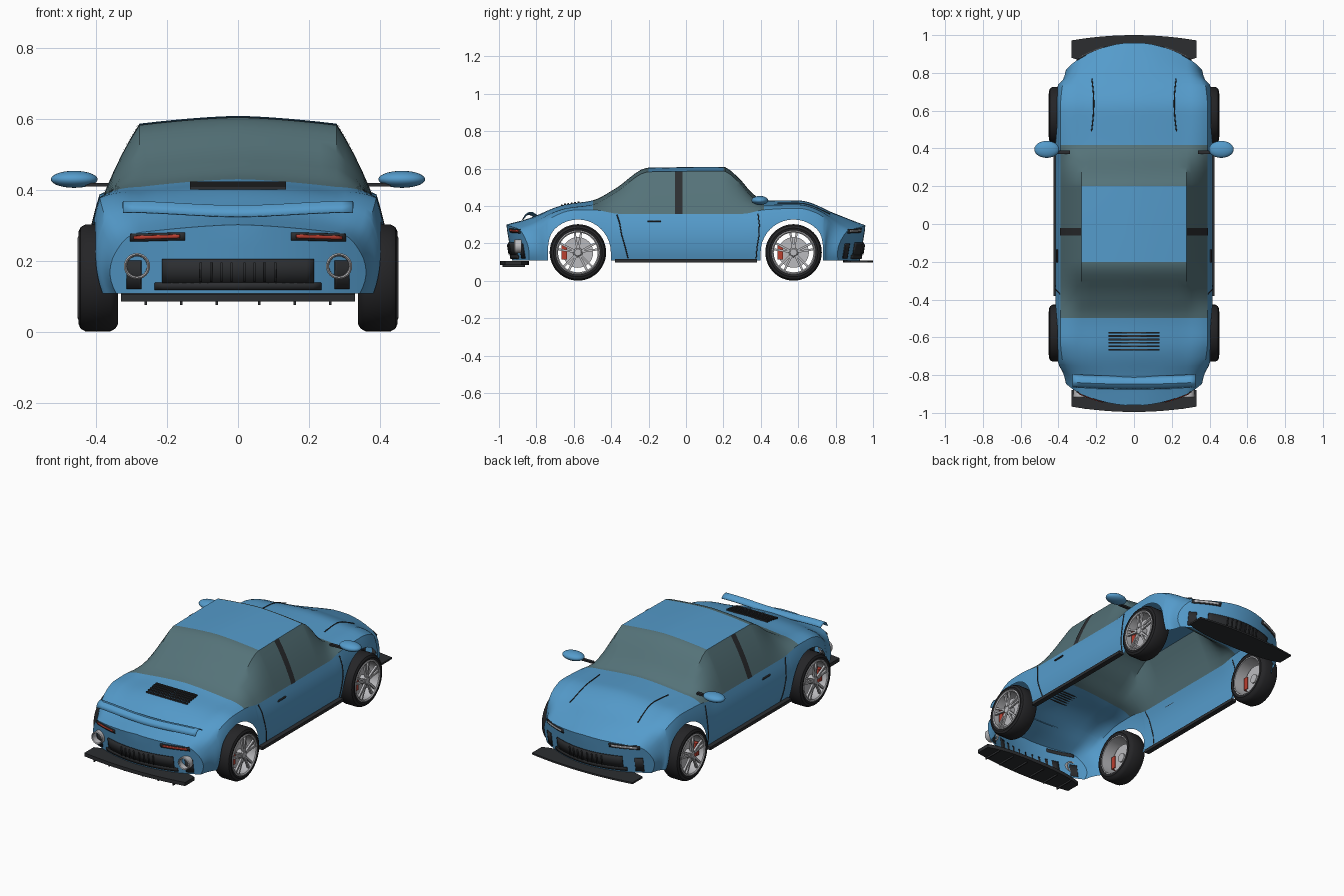
import bpy, bmesh, math
from mathutils import Matrix

if "Cube" in bpy.data.objects:
    bpy.data.objects.remove(bpy.data.objects["Cube"])

def mat(name, *c):
    m = bpy.data.materials.new(name)
    m.diffuse_color = (*c, 1) if len(c) == 3 else c
    m.use_nodes = True
    m.node_tree.nodes["Principled BSDF"].inputs["Base Color"].default_value = m.diffuse_color
    return m

BLUE, BLACK = mat("blue paint", .09, .33, .6), mat("black trim", .025, .027, .03)
GLASS, RED = mat("tinted glass", .09, .17, .19, .85), mat("red", .5, .05, .03)
STEEL, RUBBER = mat("alloy", .5, .5, .52), mat("rubber", .018, .018, .02)

def finish(name, bm, m, mirror=False, thick=0, angle=35):
    bmesh.ops.remove_doubles(bm, verts=bm.verts, dist=1e-5)
    bmesh.ops.recalc_face_normals(bm, faces=bm.faces)
    me = bpy.data.meshes.new(name)
    bm.to_mesh(me)
    bm.free()
    o = bpy.data.objects.new(name, me)
    bpy.context.collection.objects.link(o)
    me.materials.append(m)
    bpy.ops.object.select_all(action='DESELECT')
    o.select_set(True)
    bpy.context.view_layer.objects.active = o
    bpy.ops.object.shade_smooth_by_angle(angle=math.radians(angle))
    if thick:
        o.modifiers.new("thickness", 'SOLIDIFY').thickness = thick
    if mirror:
        o.modifiers.new("mirror", 'MIRROR').use_clip = True
    return o

def grid(bm, rows, keep=lambda i, j: True, closed=False):
    vs = [[bm.verts.new(p) for p in r] for r in rows]
    n = len(rows[0])
    for i in range(len(rows) - 1):
        for j in range(n if closed else n - 1):
            if keep(i, j):
                k = (j + 1) % n
                bm.faces.new((vs[i][j], vs[i][k], vs[i + 1][k], vs[i + 1][j]))

def box(bm, loc, size, rot=None):
    M = Matrix.Translation(loc) @ (rot or Matrix()) @ Matrix.Diagonal((*size, 1))
    bmesh.ops.create_cube(bm, size=1, matrix=M)

def lathe(bm, prof, c, n=40):
    # closed (x, radius) profile turned about an x-parallel axis
    rows = [[(x, c[1] + r * math.cos(a), c[2] + r * math.sin(a)) for x, r in prof]
            for a in [2 * math.pi * k / n for k in range(n + 1)]]
    grid(bm, rows, closed=True)

def tube(name, lines, m, r=.003):
    cu = bpy.data.curves.new(name, 'CURVE')
    cu.dimensions, cu.bevel_depth, cu.bevel_resolution = '3D', r, 1
    for s in (-1, 1):
        for pts in lines:
            sp = cu.splines.new('POLY')
            sp.points.add(len(pts) - 1)
            for q, (x, y, z) in zip(sp.points, pts):
                q.co = (s * x, y, z, 1)
    o = bpy.data.objects.new(name, cu)
    bpy.context.collection.objects.link(o)
    cu.materials.append(m)

def interp(tab, y):
    # monotone cubic through (y, value) pairs
    d = [(b[1] - a[1]) / (b[0] - a[0]) for a, b in zip(tab, tab[1:])]
    sl = [d[0]] + [2 * p * q / (p + q) if p * q > 0 else 0 for p, q in zip(d, d[1:])] + [d[-1]]
    i = max(k for k in range(len(d)) if k == 0 or tab[k][0] <= y)
    h = tab[i + 1][0] - tab[i][0]
    t = (y - tab[i][0]) / h
    return (tab[i][1] * (1 + 2 * t) * (1 - t) ** 2 + h * sl[i] * t * (1 - t) ** 2
            + tab[i + 1][1] * t * t * (3 - 2 * t) + h * sl[i + 1] * t * t * (t - 1))

# side-view and plan curves of the body
TOP = [(-.96, .28), (-.85, .31), (-.65, .385), (-.5, .408), (-.38, .47), (-.2, .583), (.2, .587),
       (.28, .53), (.36, .442), (.42, .407), (.6, .408), (.8, .338), (.96, .275)]
BELT = [(-.96, .24), (-.8, .3), (-.6, .378), (-.5, .38), (-.35, .358), (.3, .358), (.42, .38),
        (.6, .388), (.8, .315), (.96, .24)]
WIDE = [(-.96, .335), (-.8, .367), (-.6, .39), (.6, .39), (.8, .37), (.96, .335)]
AXLES, WZ, R, LOW, NS, NT = (-.578, .575), .152, .176, .108, 8, 5

def warp(x, y, z):
    # rounds the nose and tail in plan and rakes them under
    t = min(1, max(0, (abs(y) - .7) / .26))
    f = t * t * (3 - 2 * t)
    k = .11 if y > 0 else .085
    return (x, y - math.copysign(f * (k * (x / .335) ** 2 + .03 * (.29 - z) / .18), y), z)

def side_x(y, z):
    t = (z - LOW) / (interp(BELT, y) - LOW)
    return interp(WIDE, y) + .008 * (1 - t) + .022 * 4 * t * (1 - t)

def section(y):
    b, w, top = interp(BELT, y), interp(WIDE, y), interp(TOP, y)
    zb = LOW
    for a in AXLES:
        if abs(y - a) <= R + 1e-6:
            zb = WZ + math.sqrt(max(0, R * R - (y - a) ** 2))
    zs = [zb + (b - zb) * i / NS for i in range(NS + 1)]
    p = [(side_x(y, z), z) for z in zs]
    for i in range(1, NT + 1):
        t = i / NT
        p.append((w + (.278 - w) * t + .004 * 4 * t * (1 - t), b + (top - b) * t + .007 * 4 * t * (1 - t)))
    p += [(.278 * (1 - i / 6), top + .022 * (1 - (1 - i / 6) ** 1.5)) for i in range(1, 7)]
    return p

ys = {round(-.96 + .03 * i, 4) for i in range(65)} | {-.5, -.2, .2, .42}
ys = {y for y in ys if all(abs(y - a) > R + .005 for a in AXLES)}
for a in AXLES:
    ys |= {a + R * math.cos(math.pi * k / 20) for k in range(21)} | {a - R - .001, a + R + .001}
ys = sorted(ys)
secs = [[warp(x, y, z) for x, z in section(y)] for y in ys]

def is_glass(i, j):
    y = (ys[i] + ys[i + 1]) / 2
    return -.5 < y < .42 and (NS <= j < NS + NT or (j >= NS + NT and abs(y) > .2))

# body shell with nose and tail faces, open underneath
bm = bmesh.new()
grid(bm, secs, lambda i, j: not is_glass(i, j))
for s in (-1, 1):
    end = section(s * .96)
    grid(bm, [[warp(x, s * .96, z + (LOW - z) * r / 6) for x, z in end[NS:]] for r in range(7)])
    grid(bm, [[warp(x + (end[NS][0] - x) * r, s * .96, z) for x, z in end[:NS + 1]] for r in (0, 1)])
finish("body_shell", bm, BLUE, True)

# wrap-around windows and their door pillars
bm = bmesh.new()
grid(bm, secs, is_glass)
finish("windows", bm, GLASS, True)
bm = bmesh.new()
grid(bm, [[(x + .003, y, z) for x, z in section(y)[NS:NS + NT + 1]] for y in (-.06, -.02)])
finish("door_pillars", bm, BLACK, True)

def panel(name, x0, x1, z0, z1, s, m, off=.006, slant=0):
    b = bmesh.new()
    xs = [x0 + (x1 - x0) * i / 10 for i in range(11)]
    rows = []
    for k in range(3):
        r = []
        for i, x in enumerate(xs):
            p = warp(x, s * .96, z0 + (z1 - z0) * k / 2 - slant * i / 10)
            r.append((p[0], p[1] + s * off, p[2]))
        rows.append(r)
    grid(b, rows)
    finish(name, b, m, True, .006)

# grilles, corner ducts, lamps and lips at both ends
for s, n in ((-1, "rear"), (1, "front")):
    panel(n + "_grille", 0, .215, .135, .205, s, BLACK)
    panel(n + "_grille_base", 0, .235, .118, .138, s, BLACK, .008)
    panel(n + "_corner_duct", .275, .315, .12, .2, s, BLACK)
    panel(n + "_lamp_housing", .15, .305, .258, .28, s, BLACK, .004, .004)
    panel(n + "_lamp", .165, .295, .264, .274, s, RED if s < 0 else STEEL, .009, .004)
    for k in range(4):
        panel(f"{n}_grille_bar_{k}", .015 + .029 * k, .021 + .029 * k, .14, .195, s, BLACK, .014)
    tip, z0, z1 = (1.0, .098, .108) if s > 0 else (.995, .085, .106)
    bm = bmesh.new()
    loop = []
    for z in (z0, z1):
        row = []
        for i in range(9):
            x = .33 * i / 8
            row.append((s * (tip - .028 * (i / 8) ** 2), s * (.84 + .04 * (i / 8) ** 3), x, z))
        loop.append(row)
    lo, hi = loop
    rows = [[(a[2], a[0], a[3]), (b[2], b[0], b[3]), (b[2], b[1], b[3]), (a[2], a[1], a[3])]
            for a, b in zip(lo, hi)]
    grid(bm, rows, closed=True)
    bm.faces.new([bm.verts.new(p) for p in rows[-1]])
    finish(n + "_lip", bm, BLACK, True)

# diffuser fins under the tail, side sills
bm = bmesh.new()
for x in (.06, .16, .26):
    box(bm, (x, -.92, .082), (.006, .12, .014))
finish("diffuser_fins", bm, BLACK, True)
bm = bmesh.new()
box(bm, (.412, 0, .108), (.03, .76, .018))
finish("side_sills", bm, BLACK, True)

# twin exhausts
bm = bmesh.new()
rows = []
for k in range(25):
    a = 2 * math.pi * k / 24
    rows.append([(.285 + r * math.cos(a), y, .185 + r * math.sin(a))
                 for r, y in ((.036, -.88), (.037, -.915), (.033, -.92), (.029, -.915), (.028, -.88))])
grid(bm, rows, closed=True)
finish("exhaust_pipes", bm, STEEL, True)

# curved rear wing and engine vent slats
bm = bmesh.new()
arc = [(-.866, .338), (-.855, .357), (-.838, .369), (-.818, .367), (-.795, .352)]
grid(bm, [[(.325 * i / 10, y - .01 * (1 - (i / 10) ** 2), z - .012 * math.cos(math.pi * i / 20) ** 2)
           for y, z in arc] for i in range(11)])
finish("rear_wing", bm, BLUE, True, .005)
bm = bmesh.new()
for k in range(6):
    y = -.575 - .018 * k
    box(bm, (0, y, interp(TOP, y) + .024), (.27, .009, .008))
finish("engine_vent_slats", bm, BLACK)

# door mirrors on stalks
bm = bmesh.new()
bmesh.ops.create_uvsphere(bm, u_segments=24, v_segments=14, radius=1,
                          matrix=Matrix.Translation((.462, .395, .43)) @ Matrix.Diagonal((.066, .045, .024, 1)))
finish("door_mirrors", bm, BLUE, True)
bm = bmesh.new()
box(bm, (.385, .38, .415), (.09, .018, .01))
finish("mirror_stalks", bm, BLACK, True)

# panel gaps, bonnet creases and door handles
gaps = [[(side_x(y, z) + .001, y, z) for y, z in line] for line in (
    [(-.37, .355), (-.355, .31), (-.345, .25), (-.325, .18), (-.31, .12)],
    [(.385, .36), (.392, .3), (.39, .24), (.38, .18), (.375, .12)])]
tube("door_gaps", gaps, BLACK)
tube("bonnet_creases", [[(.225 - .012 * math.sin(k / 8 * 3), .49 + .035 * k,
                          interp(TOP, .49 + .035 * k) + .008) for k in range(9)]], BLACK)
tube("door_handles", [[(side_x(y, .318) + .004, y, .318) for y in (-.205, -.17, -.135)]], BLACK, .005)

# wheels: tyre, rim, spokes, disc and caliper
for a, n in zip(AXLES, ("rear", "front")):
    c = (0, a, WZ)
    bm = bmesh.new()
    lathe(bm, [(.34, .114), (.338, .13), (.346, .143), (.36, .151), (.43, .151), (.444, .143),
               (.45, .13), (.446, .114)], c, 48)
    finish(n + "_tyres", bm, RUBBER, True)
    bm = bmesh.new()
    lathe(bm, [(.342, .118), (.45, .118), (.453, .112), (.448, .106), (.342, .108)], c, 48)
    lathe(bm, [(.39, .001), (.39, .026), (.44, .026), (.447, .018), (.447, .001)], c, 24)
    for k in range(5):
        for d in (-.16, .16):
            ang = 2 * math.pi * k / 5 + math.pi / 2 + d
            box(bm, (.44, a + .066 * math.cos(ang), WZ + .066 * math.sin(ang)), (.012, .088, .011),
                Matrix.Rotation(ang, 4, 'X'))
    finish(n + "_rims", bm, STEEL, True)
    bm = bmesh.new()
    lathe(bm, [(.398, .001), (.398, .082), (.41, .082), (.41, .001)], c, 32)
    finish(n + "_brake_discs", bm, STEEL, True)
    bm = bmesh.new()
    box(bm, (.41, a - .072, WZ), (.034, .03, .075))
    finish(n + "_brake_calipers", bm, RED, True)
